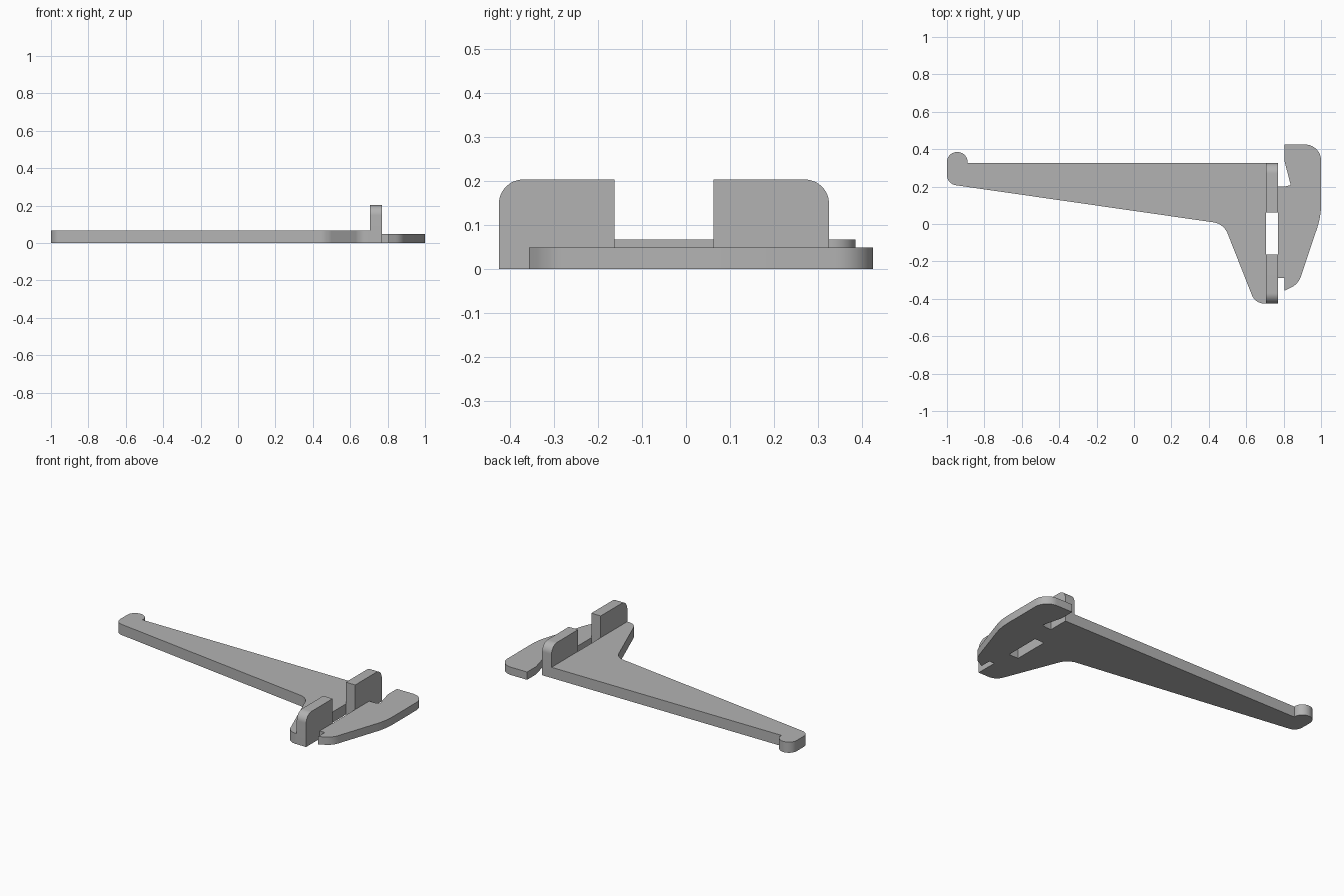
import bpy, bmesh
from math import tan, ceil
from mathutils import Vector, Matrix

if "Cube" in bpy.data.objects:
    bpy.data.objects.remove(bpy.data.objects["Cube"])

grey = bpy.data.materials.new("matte grey")
grey.use_nodes = True
colour = (0.45, 0.45, 0.45, 1)
grey.diffuse_color = colour
grey.node_tree.nodes["Principled BSDF"].inputs["Base Color"].default_value = colour


def rounded(corners):
    """Turn (x, y, radius) corners into an outline with true fillets."""
    out = []
    for i, (x, y, r) in enumerate(corners):
        p = Vector((x, y))
        if not r:
            out.append(p)
            continue
        a = (Vector(corners[i - 1][:2]) - p).normalized()
        b = (Vector(corners[(i + 1) % len(corners)][:2]) - p).normalized()
        turn = (-a).angle_signed(b)
        start = p + a * (r * tan(abs(turn) / 2))
        side = Vector((a.y, -a.x))
        if side.dot(b) < 0:
            side = -side
        centre = start + side * r
        steps = max(4, ceil(abs(turn) / 0.13))
        for k in range(steps + 1):
            spin = Matrix.Rotation(-turn * k / steps, 2)
            out.append(centre + spin @ (start - centre))
    return out


def slab(name, corners, depth, place=Matrix()):
    """Extrude a rounded outline, then place it."""
    bm = bmesh.new()
    face = bm.faces.new([bm.verts.new((p.x, p.y, 0)) for p in rounded(corners)])
    top = bmesh.ops.extrude_face_region(bm, geom=[face])["geom"]
    moved = [v for v in top if isinstance(v, bmesh.types.BMVert)]
    bmesh.ops.translate(bm, verts=moved, vec=(0, 0, depth))
    bmesh.ops.remove_doubles(bm, verts=bm.verts, dist=0.0005)
    bmesh.ops.transform(bm, matrix=place, verts=bm.verts)
    bmesh.ops.recalc_face_normals(bm, faces=bm.faces)
    mesh = bpy.data.meshes.new(name)
    bm.to_mesh(mesh)
    bm.free()
    mesh.materials.append(grey)
    obj = bpy.data.objects.new(name, mesh)
    bpy.context.collection.objects.link(obj)
    bpy.ops.object.select_all(action="DESELECT")
    obj.select_set(True)
    bpy.context.view_layer.objects.active = obj
    bpy.ops.object.shade_smooth_by_angle(angle=0.5)
    return obj


tab_x, tab_end = 0.705, 0.77

# Long tapering arm with a rounded hook at its tip and a flared root
slab("arm", [
    (tab_x, 0.325, 0), (-0.89, 0.325, 0), (-0.89, 0.385, 0.054),
    (-1, 0.385, 0.054), (-1, 0.214, 0.055), (0.48, 0.001, 0.095),
    (0.648, -0.425, 0.07), (tab_x, -0.425, 0),
], 0.067)

# Two upright tabs, mirrored about the middle of the slot
axes = Matrix(((0, 0, 1, tab_x), (1, 0, 0, -0.05), (0, 1, 0, 0), (0, 0, 0, 1)))
for name, s in (("front_tab", -1), ("back_tab", 1)):
    slab(name, [(s * 0.112, 0, 0), (s * 0.375, 0, 0),
                (s * 0.375, 0.203, 0.055), (s * 0.112, 0.203, 0)],
         tab_end - tab_x, axes)

# Thinner curved end plate with a tongue that meets the tabs
slab("end_plate", [
    (0.805, 0.425, 0), (0.805, 0.335, 0), (0.838, 0.208, 0), (0.805, 0.2, 0),
    (tab_end, 0.2, 0), (tab_end, -0.29, 0), (0.805, -0.29, 0),
    (0.805, -0.357, 0), (0.879, -0.32, 0.1), (1, 0.04, 0.38), (1, 0.425, 0.085),
], 0.049)
